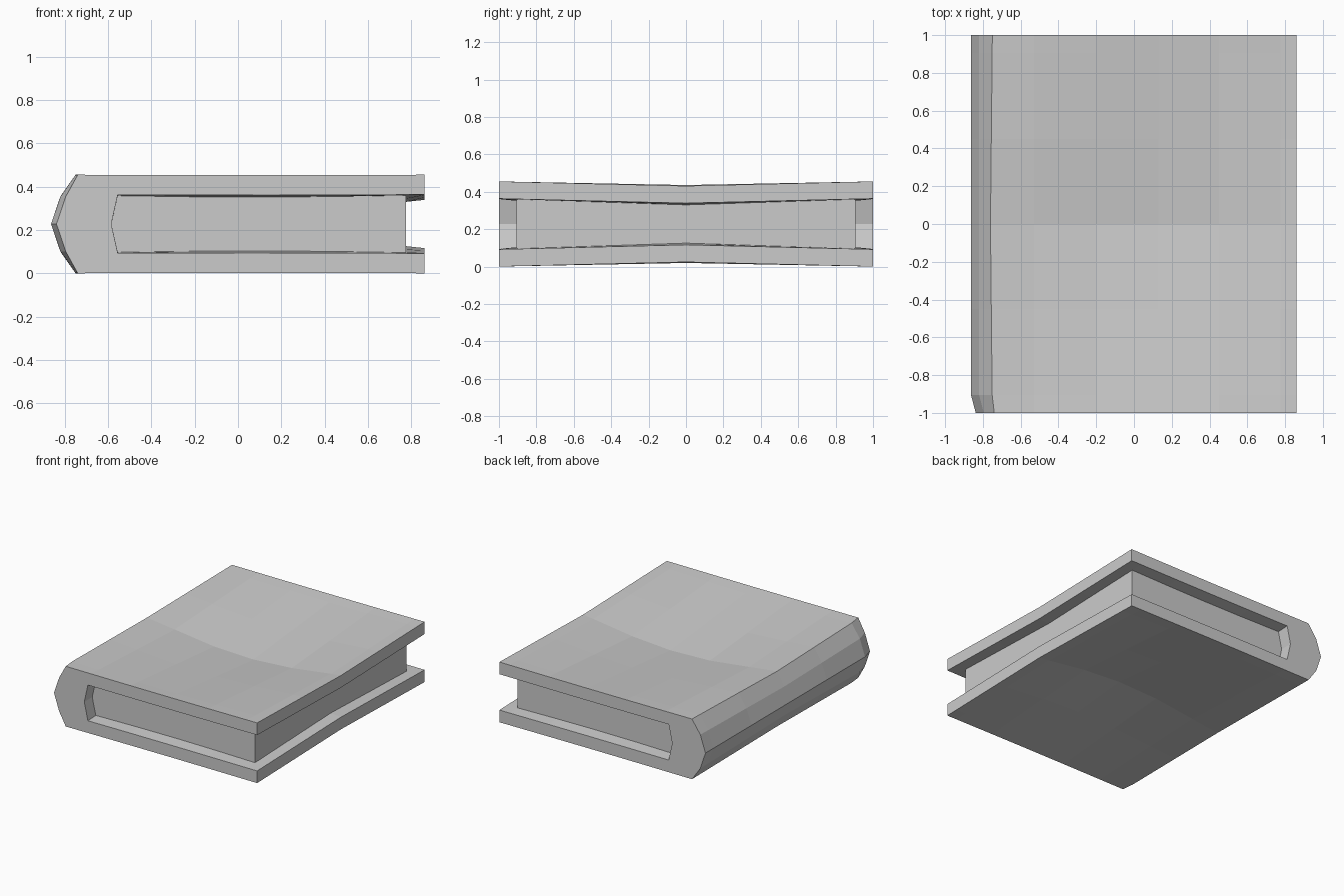
import bpy, bmesh, math

if "Cube" in bpy.data.objects:
    bpy.data.objects.remove(bpy.data.objects["Cube"])

MID = 0.2275   # half thickness of the closed book


def sag(x, y):
    """How far the covers bow inward around the middle of the book."""
    u = min(1, abs(x - 0.06) / 0.8)
    rim = 0.0215 + 0.003 * x
    dish = 0.075 * (1 - u * u) ** 1.3
    return rim * (1 - abs(y)) + dish * (1.03 - abs(y))


def place(x, z, y):
    h = z - MID
    side = max(-1, min(1, h / 0.12))
    return x, y, z - side * sag(x, y)


def loft(name, profile, stations, shift=None):
    """Sweep a closed xz profile through y stations and cap both ends."""
    bm = bmesh.new()
    rings = []
    for y in stations:
        ring = []
        for x, z in profile:
            px = shift(x, y) if shift else x
            ring.append(bm.verts.new(place(px, z, y)))
        rings.append(ring)
    n = len(profile)
    for a, b in zip(rings, rings[1:]):
        for i in range(n):
            j = (i + 1) % n
            bm.faces.new((a[i], a[j], b[j], b[i]))
    bm.faces.new(rings[0])
    bm.faces.new(rings[-1])
    bmesh.ops.recalc_face_normals(bm, faces=bm.faces)
    me = bpy.data.meshes.new(name)
    bm.to_mesh(me)
    bm.free()
    ob = bpy.data.objects.new(name, me)
    bpy.context.collection.objects.link(ob)
    return ob


def mirrored(half):
    """Complete a lower half profile (ending on the mid plane) upward."""
    return half + [(x, 2 * MID - z) for x, z in reversed(half[:-1])]


# Cover: outer wrap with a faceted spine, then the inner pocket
board_x = [0.86, 0.776, 0.45, 0.13, -0.2, -0.53]
outer = mirrored([(x, 0) for x in board_x]
                 + [(-0.75, 0), (-0.82, 0.10), (-0.863, MID)])
inner = mirrored([(x, 0.092) for x in board_x] + [(-0.555, 0.092), (-0.585, MID)])


def spine_shift(x, y):
    if x < -0.7:
        x -= 0.01 * (1 - abs(y)) if x > -0.8 else 0
        if y < -0.95:
            x += 0.025 * min(1, (-x - 0.7) / 0.12)
    return x


loft("book_cover", outer + inner[::-1],
     [-1, -0.905, -0.45, 0, 0.45, 0.905, 1], spine_shift)

# Page block: fills the pocket, set back from the three open edges
pages = mirrored([(x, 0.092) for x in board_x[1:]]
                 + [(-0.555, 0.092), (-0.585, MID)])
loft("page_block", pages, [-0.905, -0.45, 0, 0.45, 0.905])
